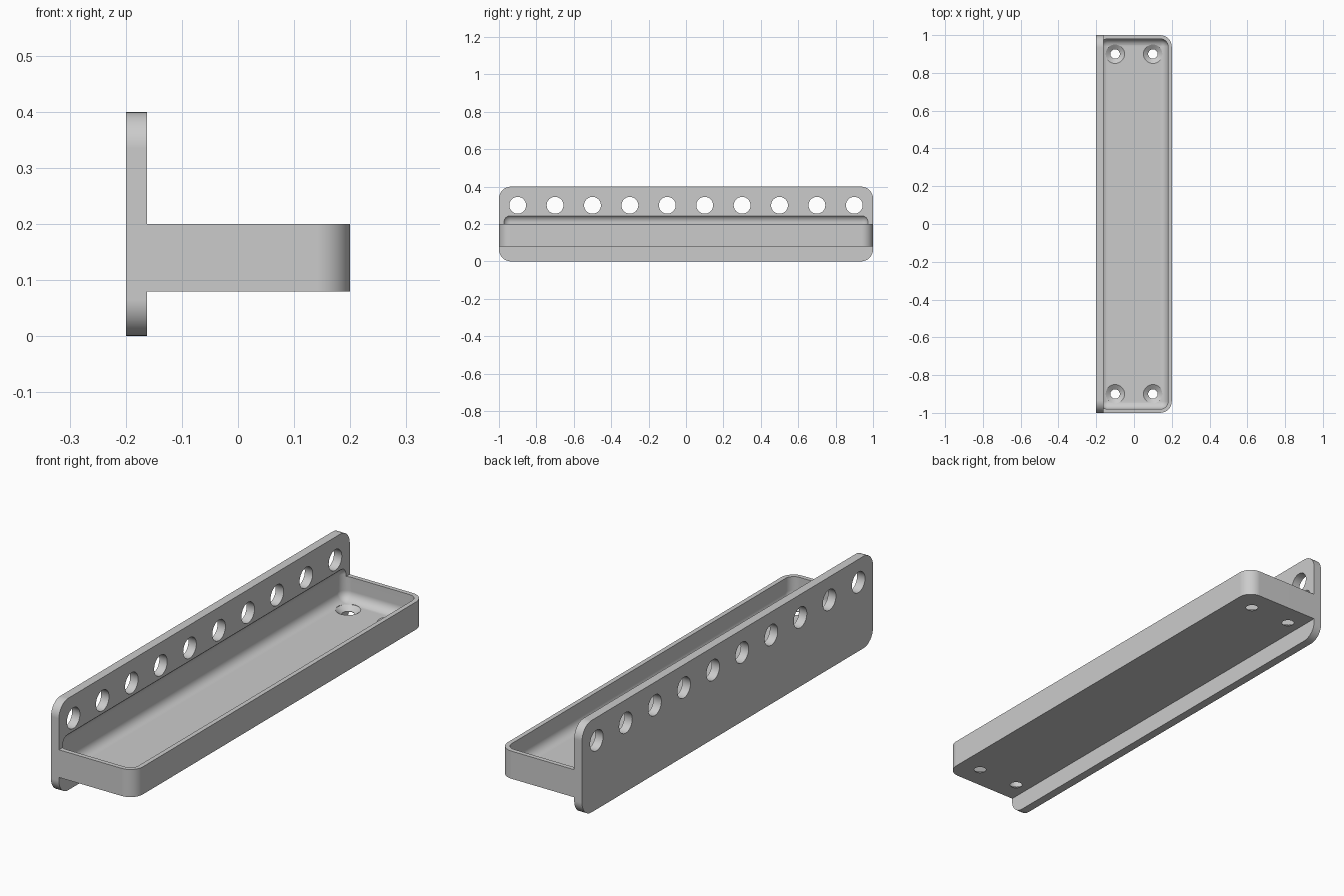
import bpy, bmesh, math
from mathutils import Matrix, Vector

old = bpy.data.objects.get("Cube")
if old:
    bpy.data.objects.remove(old, do_unlink=True)

grey = bpy.data.materials.new("plain grey")
grey.use_nodes = True
colour = (0.6, 0.6, 0.6, 1)
grey.diffuse_color = colour
grey.node_tree.nodes["Principled BSDF"].inputs["Base Color"].default_value = colour


def finish(name, bm):
    bmesh.ops.recalc_face_normals(bm, faces=bm.faces)
    mesh = bpy.data.meshes.new(name)
    bm.to_mesh(mesh)
    bm.free()
    mesh.materials.append(grey)
    obj = bpy.data.objects.new(name, mesh)
    bpy.context.collection.objects.link(obj)
    return obj


def rounded_box(name, low, high, radius, pick, segments=8):
    """Box between two corners, rounding the edges chosen by pick(middle, direction)."""
    low, high = Vector(low), Vector(high)
    bm = bmesh.new()
    bmesh.ops.create_cube(bm, size=1)
    for v in bm.verts:
        v.co = Vector([(low[i] + high[i]) / 2 + v.co[i] * (high[i] - low[i]) for i in range(3)])
    edges = [e for e in bm.edges
             if pick((e.verts[0].co + e.verts[1].co) / 2, e.verts[0].co - e.verts[1].co)]
    bmesh.ops.bevel(bm, geom=edges, offset=radius, segments=segments,
                    profile=0.5, affect='EDGES')
    return finish(name, bm)


def add_lathe(bm, centre, profile, sides=32):
    """Closed turned solid about z from (radius, height) pairs."""
    rings = []
    for r, z in profile:
        rings.append([bm.verts.new((centre[0] + r * math.cos(math.tau * i / sides),
                                    centre[1] + r * math.sin(math.tau * i / sides), z))
                      for i in range(sides)])
    for a, b in zip(rings, rings[1:]):
        for i in range(sides):
            j = (i + 1) % sides
            bm.faces.new((a[i], a[j], b[j], b[i]))
    bm.faces.new(rings[0])
    bm.faces.new(rings[-1])


def combine(target, other, operation):
    mod = target.modifiers.new(operation.lower(), 'BOOLEAN')
    mod.object = other
    mod.operation = operation
    mod.solver = 'EXACT'
    bpy.context.view_layer.objects.active = target
    bpy.ops.object.modifier_apply(modifier=mod.name)
    bpy.data.objects.remove(other, do_unlink=True)


# Upright plate with rounded corners
shelf = rounded_box("shelf_bracket", (-0.2, -1, 0), (-0.162, 1, 0.4), 0.065,
                    lambda m, d: abs(d.x) > 0.01)

# Tray block with rounded outer corners, sunk slightly into the plate
tray = rounded_box("tray", (-0.175, -0.9995, 0.08), (0.2, 0.9995, 0.2), 0.06,
                   lambda m, d: abs(d.z) > 0.01 and m.x > 0)
combine(shelf, tray, 'UNION')

# Soft-edged hollow, which also grooves the plate
hollow = rounded_box("hollow_cutter", (-0.18, -0.98, 0.1), (0.18, 0.98, 0.25), 0.04,
                     lambda m, d: True)
combine(shelf, hollow, 'DIFFERENCE')

# Row of round holes through the plate
bm = bmesh.new()
for i in range(10):
    place = Matrix.Translation((-0.18, -0.9 + 0.2 * i, 0.3)) @ Matrix.Rotation(math.pi / 2, 4, 'Y')
    bmesh.ops.create_cone(bm, cap_ends=True, segments=32, radius1=0.045,
                          radius2=0.045, depth=0.1, matrix=place)
combine(shelf, finish("plate_hole_cutter", bm), 'DIFFERENCE')

# Countersunk screw holes through the tray floor
bm = bmesh.new()
for x in (-0.1, 0.1):
    for y in (-0.9, 0.9):
        add_lathe(bm, (x, y), [(0.025, 0.05), (0.025, 0.082), (0.05, 0.1), (0.05, 0.15)])
combine(shelf, finish("screw_hole_cutter", bm), 'DIFFERENCE')

# Smooth fillets, crisp edges, flat broad faces
bpy.ops.object.select_all(action='DESELECT')
shelf.select_set(True)
bpy.context.view_layer.objects.active = shelf
bpy.ops.object.shade_smooth_by_angle(angle=math.radians(30))
weighted = shelf.modifiers.new("even_normals", 'WEIGHTED_NORMAL')
weighted.keep_sharp = True
